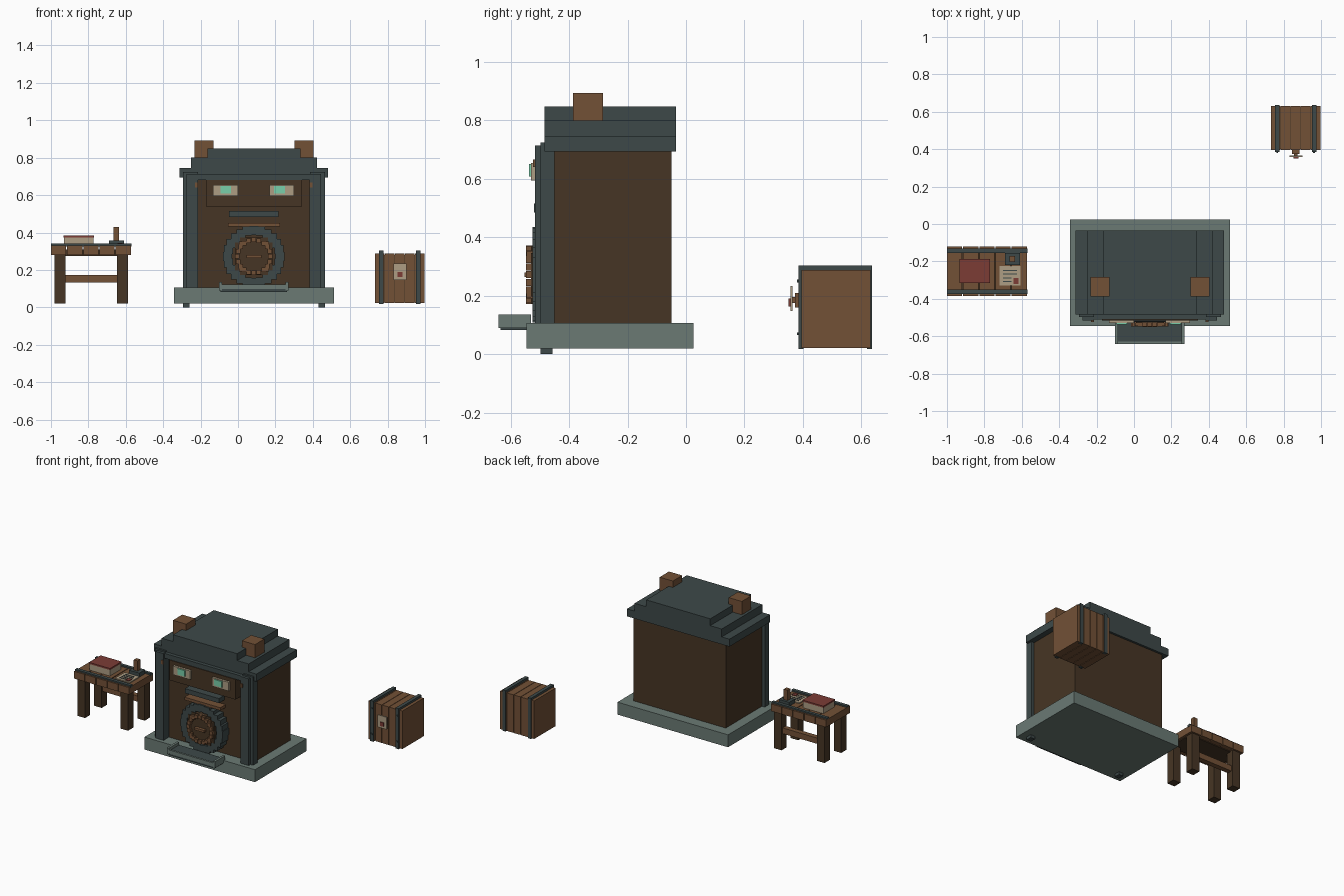
import bpy, math

cube = bpy.data.objects.get("Cube")
if cube:
    bpy.data.objects.remove(cube)


def material(name, rgb):
    m = bpy.data.materials.new(name)
    m.use_nodes = True
    m.diffuse_color = (*rgb, 1)
    m.node_tree.nodes["Principled BSDF"].inputs["Base Color"].default_value = (*rgb, 1)
    return m


IRON = material("dark iron", (0.047, 0.066, 0.066))
STONE = material("grey green stone", (0.145, 0.195, 0.175))
DARK = material("dark wood", (0.062, 0.036, 0.018))
WOOD = material("warm wood", (0.17, 0.082, 0.037))
PAPER = material("parchment", (0.42, 0.34, 0.23))
GLOW = material("mint glass", (0.19, 0.62, 0.40))
RED = material("red leather", (0.20, 0.045, 0.036))


def box(name, x, y, z, mat):
    """Box from (low, high) ranges on each axis."""
    corners = [(a, b, c) for a in x for b in y for c in z]
    faces = [(0, 1, 3, 2), (4, 6, 7, 5), (0, 4, 5, 1), (2, 3, 7, 6), (0, 2, 6, 4), (1, 5, 7, 3)]
    mesh = bpy.data.meshes.new(name)
    mesh.from_pydata(corners, [], faces)
    mesh.materials.append(mat)
    ob = bpy.data.objects.new(name, mesh)
    bpy.context.collection.objects.link(ob)
    return ob


CX = 0.085  # centre line of the house


def wide(name, half, y, z, mat):
    """Box centred on the house."""
    box(name, (CX - half, CX + half), y, z, mat)


def pair(name, inner, outer, y, z, mat):
    """Two boxes mirrored about the house centre."""
    box(name + "_left", (CX + inner, CX + outer), y, z, mat)
    box(name + "_right", (CX - outer, CX - inner), y, z, mat)


# House: plinth, walls, stepped roof and chimneys
wide("plinth", 0.428, (-0.545, 0.025), (0.02, 0.107), STONE)
wide("walls", 0.358, (-0.457, -0.05), (0.10, 0.70), DARK)
for i, (half, low, high) in enumerate([(0.397, 0.693, 0.745), (0.337, 0.745, 0.80), (0.248, 0.80, 0.848)]):
    wide(f"roof_step_{i + 1}", half, (-0.485, -0.035), (low, high), IRON)
pair("chimney", 0.216, 0.318, (-0.387, -0.284), (0.78, 0.893), WOOD)

# Corner posts with front trims, feet and bolts
pair("corner_post", 0.30, 0.38, (-0.498, -0.45), (0.10, 0.724), IRON)
pair("post_foot", 0.345, 0.38, (-0.498, -0.457), (0.0, 0.11), IRON)
pair("post_trim", 0.298, 0.36, (-0.517, -0.49), (0.107, 0.714), IRON)
pair("post_bolt", 0.298, 0.314, (-0.523, -0.515), (0.64, 0.667), WOOD)
wide("lintel", 0.36, (-0.51, -0.45), (0.68, 0.714), IRON)

# Face panel with glowing windows
wide("face_panel", 0.256, (-0.515, -0.45), (0.54, 0.681), DARK)
for name, x, glow in [("right", (-0.134, 0.0), (-0.094, -0.037)),
                      ("left", (0.168, 0.299), (0.192, 0.25))]:
    box(f"{name}_window_frame", x, (-0.53, -0.51), (0.594, 0.655), PAPER)
    box(f"{name}_window_glass", glow, (-0.537, -0.525), (0.608, 0.65), GLOW)
wide("vent_bar", 0.132, (-0.52, -0.45), (0.484, 0.516), IRON)
wide("door_ledge", 0.139, (-0.515, -0.45), (0.432, 0.452), WOOD)


# Round stepped door: rings of square blocks
CZ = 0.272


def ring(name, radius, count, size, y, mat):
    for i in range(count):
        a = math.tau * i / count
        x, z = CX + radius * math.cos(a), CZ + radius * math.sin(a)
        box(f"{name}_{i + 1}", (x - size, x + size), y, (z - size, z + size), mat)


ring("door_rim", 0.140, 24, 0.024, (-0.525, -0.45), IRON)
for half in (0.10, 0.075):
    tall = 0.175 - half
    box("door_disc", (CX - half, CX + half), (-0.53, -0.45), (CZ - tall, CZ + tall), DARK)
ring("door_hoop", 0.088, 20, 0.012, (-0.547, -0.50), WOOD)
pair("door_stud_top", 0.062, 0.08, (-0.545, -0.50), (CZ + 0.062, CZ + 0.08), WOOD)
pair("door_stud_bottom", 0.062, 0.08, (-0.545, -0.50), (CZ - 0.08, CZ - 0.062), WOOD)
wide("door_handle", 0.04, (-0.552, -0.50), (CZ - 0.008, CZ + 0.008), WOOD)

# Doorstep tray
wide("tray_floor", 0.178, (-0.635, -0.53), (0.083, 0.115), IRON)
pair("tray_side", 0.17, 0.186, (-0.642, -0.53), (0.09, 0.135), STONE)
wide("tray_lip", 0.18, (-0.642, -0.628), (0.097, 0.123), STONE)

# Table: planks, iron rails, legs, stretcher
for i in range(5):
    x = -1.0 + 0.0865 * i
    box(f"table_plank_{i + 1}", (x, x + 0.081), (-0.385, -0.12), (0.28, 0.33), WOOD)
box("table_underframe", (-0.98, -0.59), (-0.35, -0.155), (0.275, 0.31), DARK)
for name, y in [("back", (-0.154, -0.132)), ("front", (-0.374, -0.35))]:
    box(f"table_rail_{name}", (-1.0, -0.57), y, (0.325, 0.34), IRON)
for i, x in enumerate([-0.98, -0.647]):
    for j, y in enumerate([-0.375, -0.19]):
        box(f"table_leg_{i}_{j}", (x, x + 0.058), (y, y + 0.058), (0.02, 0.285), DARK)
box("table_stretcher", (-0.93, -0.64), (-0.18, -0.145), (0.132, 0.172), WOOD)

# Book, letter and ink stand on the table
box("book_pages", (-0.93, -0.773), (-0.313, -0.19), (0.33, 0.373), PAPER)
box("book_cover", (-0.933, -0.77), (-0.315, -0.187), (0.373, 0.384), RED)
box("letter", (-0.72, -0.607), (-0.33, -0.225), (0.33, 0.337), PAPER)
for i in range(4):
    y = -0.245 - 0.02 * i
    box(f"letter_line_{i + 1}", (-0.70, -0.625 if i < 2 else -0.655), (y - 0.006, y), (0.336, 0.34), IRON)
box("letter_seal", (-0.645, -0.618), (-0.322, -0.29), (0.336, 0.343), RED)
box("ink_stand", (-0.69, -0.61), (-0.22, -0.155), (0.33, 0.358), IRON)
box("ink_post", (-0.666, -0.636), (-0.202, -0.172), (0.35, 0.43), WOOD)

# Crate: planks, iron bands and a sealed label
box("crate_core", (0.738, 0.992), (0.402, 0.628), (0.027, 0.28), DARK)
for i in range(5):
    x = 0.733 + 0.0533 * i
    box(f"crate_plank_{i + 1}", (x, x + 0.05), (0.395, 0.632), (0.022, 0.288), WOOD)
for name, x in [("right", (0.754, 0.778)), ("left", (0.951, 0.975))]:
    box(f"crate_band_{name}_front", x, (0.385, 0.402), (0.018, 0.303), IRON)
    box(f"crate_band_{name}_back", x, (0.62, 0.637), (0.018, 0.303), IRON)
    box(f"crate_band_{name}_top", x, (0.385, 0.637), (0.285, 0.303), IRON)
    for z in (0.07, 0.25):
        box(f"crate_bolt_{name}", (x[0] + 0.007, x[1] - 0.007), (0.38, 0.39), (z - 0.005, z + 0.005), IRON)
box("label_block", (0.845, 0.885), (0.373, 0.396), (0.16, 0.21), WOOD)
box("crate_label", (0.832, 0.90), (0.357, 0.365), (0.147, 0.233), PAPER)
box("label_peg", (0.855, 0.875), (0.36, 0.38), (0.175, 0.195), WOOD)
box("label_seal", (0.853, 0.88), (0.35, 0.358), (0.163, 0.19), RED)
